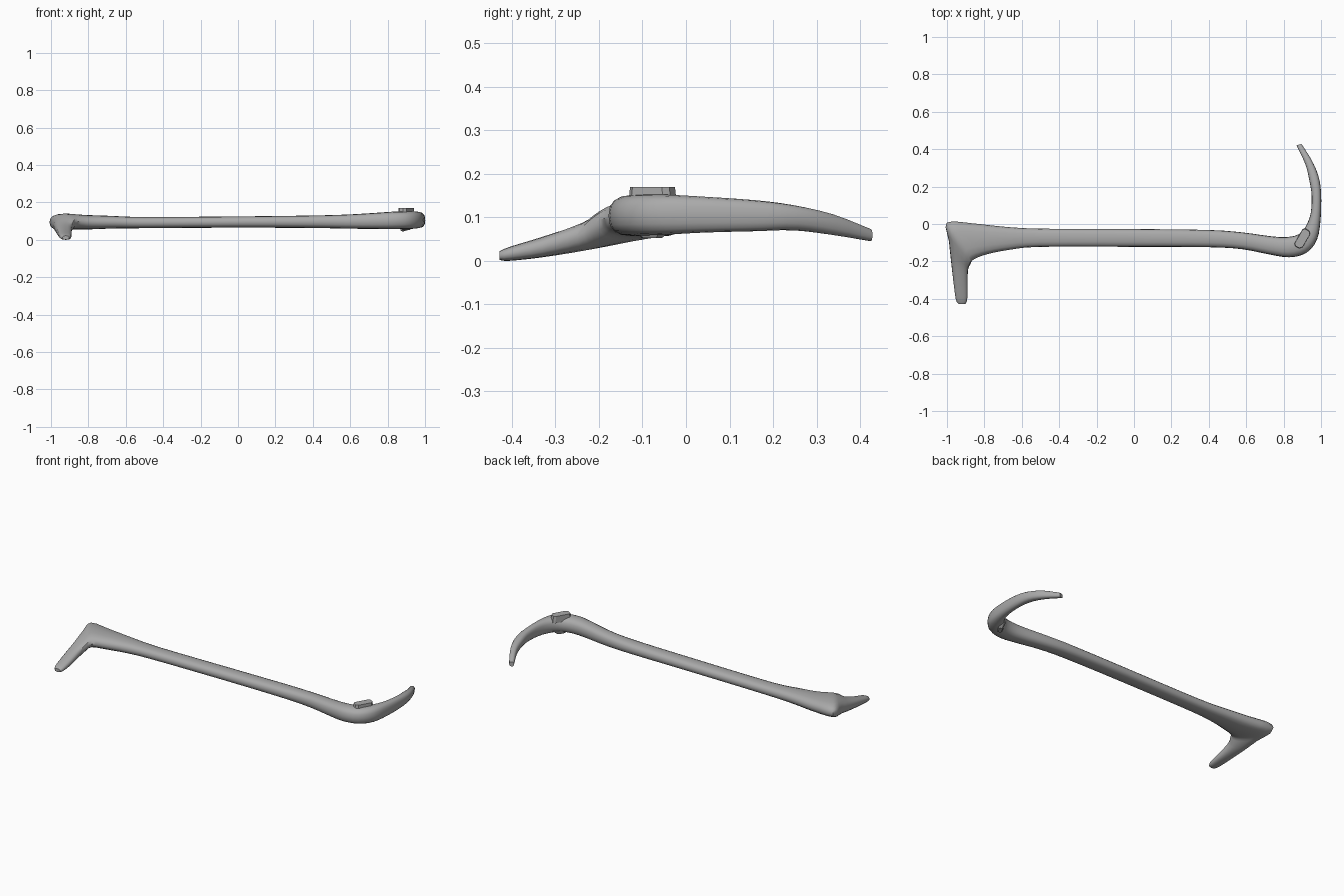
import bpy, bmesh, math
from mathutils import Vector

if "Cube" in bpy.data.objects:
    bpy.data.objects.remove(bpy.data.objects["Cube"])

metal = bpy.data.materials.new("grey_metal")
metal.use_nodes = True
metal.diffuse_color = (0.4, 0.4, 0.4, 1)
metal.node_tree.nodes["Principled BSDF"].inputs["Base Color"].default_value = (0.4, 0.4, 0.4, 1)

SIDES = 16
STEPS = 3


def spline(a, b, c, d, t):
    return [0.5 * (2 * q + (r - p) * t + (2 * p - 5 * q + 4 * r - s) * t * t
                   + (3 * q - p - 3 * r + s) * t ** 3) for p, q, r, s in zip(a, b, c, d)]


def smooth_path(keys):
    pts = [keys[0]] + keys + [keys[-1]]
    out = []
    for i in range(len(keys) - 1):
        out += [spline(*pts[i:i + 4], k / STEPS) for k in range(STEPS)]
    return out + [keys[-1]]


def finish(name, bm, angle):
    bmesh.ops.recalc_face_normals(bm, faces=bm.faces)
    mesh = bpy.data.meshes.new(name)
    bm.to_mesh(mesh)
    bm.free()
    ob = bpy.data.objects.new(name, mesh)
    bpy.context.collection.objects.link(ob)
    mesh.materials.append(metal)
    bpy.ops.object.select_all(action='DESELECT')
    ob.select_set(True)
    bpy.context.view_layer.objects.active = ob
    bpy.ops.object.shade_smooth_by_angle(angle=math.radians(angle))
    return ob


def loft(name, sections):
    """Each section: outer edge x, y, inner edge x, y, bottom z, top z."""
    bm = bmesh.new()
    rings = []
    for ax, ay, bx, by, lo, hi in sections:
        a, b = Vector((ax, ay, 0)), Vector((bx, by, 0))
        mid, half = (a + b) / 2, (b - a) / 2
        ring = []
        for k in range(SIDES):
            t = 2 * math.pi * k / SIDES
            c, s = math.cos(t), math.sin(t)
            # slightly squared oval
            u = math.copysign(abs(c) ** 0.8, c)
            w = math.copysign(abs(s) ** 0.8, s)
            p = mid + half * u
            p.z = (lo + hi) / 2 + (hi - lo) / 2 * w
            ring.append(bm.verts.new(p))
        rings.append(ring)
    for r, q in zip(rings, rings[1:]):
        for k in range(SIDES):
            j = (k + 1) % SIDES
            bm.faces.new((r[k], r[j], q[j], q[k]))
    bm.faces.new(rings[0])
    bm.faces.new(rings[-1])
    return finish(name, bm, 40)


# One continuous bar: pointed foot, flared corner, long shaft, curved hook
bar = [
    (-.938, -.428, -.902, -.428, .002, .022),
    (-.952, -.405, -.892, -.405, .0, .032),
    (-.963, -.33, -.889, -.33, .008, .055),
    (-.978, -.2, -.888, -.25, .025, .09),
    (-.99, -.09, -.875, -.215, .042, .123),
    (-1.0, .008, -.855, -.188, .055, .14),
    (-.86, .003, -.78, -.16, .055, .133),
    (-.7, -.014, -.66, -.137, .06, .128),
    (-.5, -.025, -.5, -.122, .062, .122),
    (0, -.027, 0, -.122, .065, .125),
    (.4, -.032, .4, -.124, .063, .13),
    (.58, -.045, .58, -.135, .06, .135),
    (.72, -.064, .72, -.162, .058, .143),
    (.81, -.07, .83, -.178, .057, .15),
    (.88, -.055, .92, -.155, .058, .152),
    (.92, -.01, .978, -.085, .06, .152),
    (.945, .06, .998, .03, .065, .147),
    (.95, .15, 1.0, .17, .068, .139),
    (.938, .23, .985, .26, .07, .128),
    (.916, .32, .948, .345, .06, .108),
    (.868, .42, .895, .428, .045, .073),
]
loft("hooked_bar", smooth_path(bar))


# Raised oblong lugs on the top and underside of the hook bend
def lug(name, z0, z1, shrink):
    bm = bmesh.new()
    outline = [(-.055, -.012), (-.04, -.026), (.045, -.026), (.058, -.012),
               (.058, .016), (.045, .024), (-.045, .024), (-.055, .012)]
    turn = math.radians(60)
    rings = []
    for z, f in ((z0, 1), (z1, shrink)):
        ring = []
        for x, y in outline:
            p = Vector((x * f, y * f))
            ring.append(bm.verts.new((.899 + p.x * math.cos(turn) - p.y * math.sin(turn),
                                      -.079 + p.x * math.sin(turn) + p.y * math.cos(turn), z)))
        rings.append(ring)
    for k in range(8):
        j = (k + 1) % 8
        bm.faces.new((rings[0][k], rings[0][j], rings[1][j], rings[1][k]))
    bm.faces.new(rings[0])
    bm.faces.new(rings[1])
    finish(name, bm, 25)


lug("top_lug", .13, .17, .92)
lug("underside_lug", .08, .052, .4)
